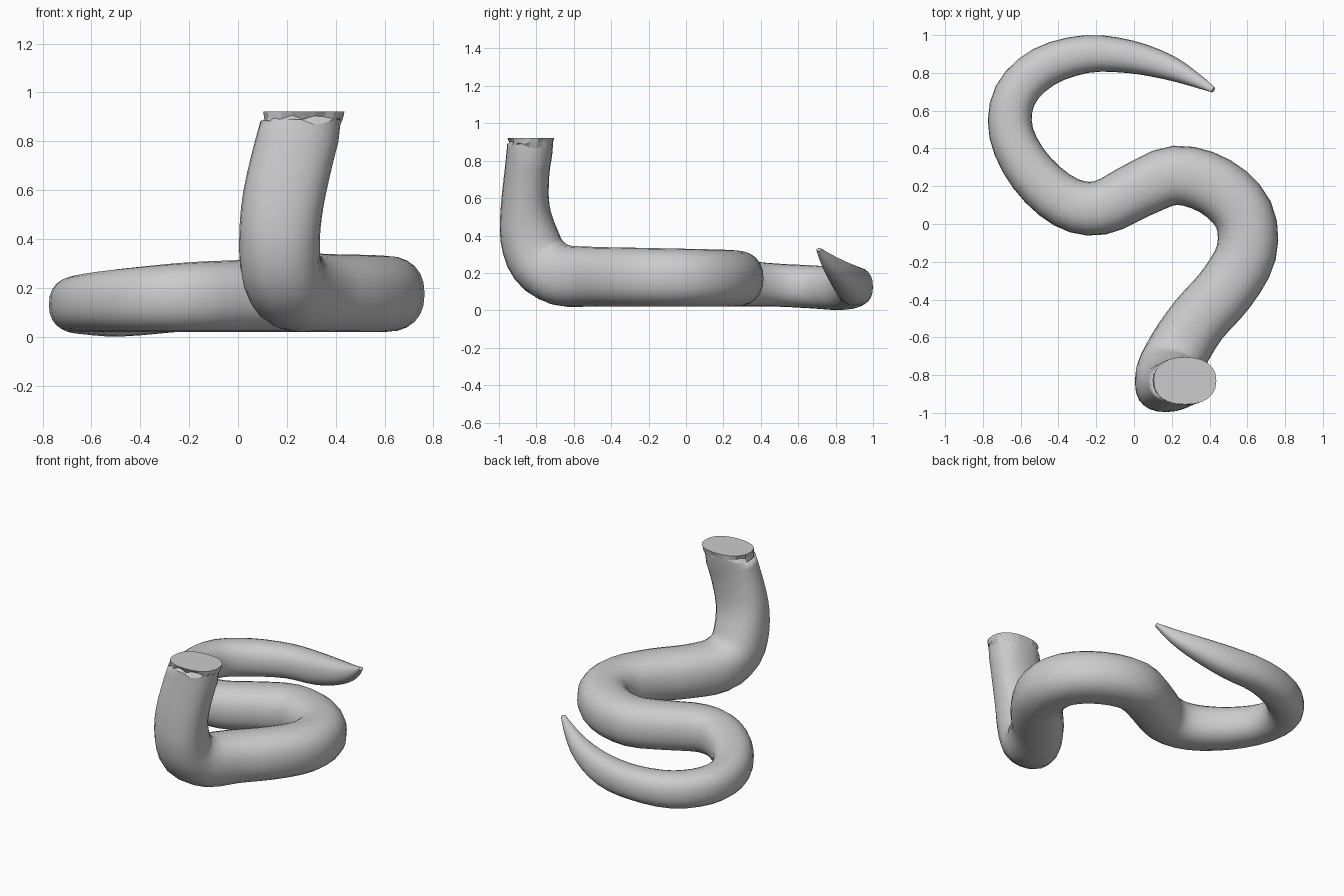
import bpy, bmesh, math, random
from mathutils import Vector

random.seed(4)
if "Cube" in bpy.data.objects:
    bpy.data.objects.remove(bpy.data.objects["Cube"])

grey = bpy.data.materials.new("soft grey")
grey.use_nodes = True
color = (0.6, 0.6, 0.6, 1)
grey.diffuse_color = color
grey.node_tree.nodes["Principled BSDF"].inputs["Base Color"].default_value = color

# Centre line from tail tip to cut neck: x, y, z, half width, half height
PATH = [
    (.42, .71, .325, .015, .01), (.32, .765, .255, .04, .045),
    (.18, .83, .19, .067, .075), (-.02, .885, .14, .087, .1),
    (-.25, .9, .125, .1, .105), (-.48, .83, .115, .11, .114),
    (-.63, .68, .125, .114, .115), (-.65, .48, .135, .118, .115),
    (-.54, .27, .145, .128, .125), (-.36, .115, .155, .138, .135),
    (-.18, .085, .163, .144, .143), (.02, .18, .167, .15, .147),
    (.22, .258, .17, .157, .15), (.43, .2, .172, .16, .152),
    (.58, .05, .174, .16, .154), (.595, -.15, .176, .16, .156),
    (.49, -.34, .178, .16, .158), (.34, -.51, .18, .16, .16),
    (.235, -.67, .19, .165, .165), (.18, -.785, .265, .165, .165),
    (.17, -.84, .4, .165, .155), (.185, -.86, .56, .167, .13),
    (.225, -.85, .74, .166, .12), (.26, -.833, .87, .165, .124),
]
SIDES, STEPS = 24, 3


def spline(a, b, c, d, t):
    """Catmull-Rom blend of path rows."""
    return [0.5 * (2*q + (r-p)*t + (2*p-5*q+4*r-s)*t*t + (3*q-p-3*r+s)*t**3)
            for p, q, r, s in zip(a, b, c, d)]


rows = []
for i in range(len(PATH) - 1):
    pick = [PATH[min(max(i + k, 0), len(PATH) - 1)] for k in (-1, 0, 1, 2)]
    rows += [spline(*pick, n / STEPS) for n in range(STEPS)]
rows.append(PATH[-1])


def ring(bm, centre, side, up, w, h):
    """Slightly squared oval section."""
    verts = []
    for n in range(SIDES):
        a = math.tau * n / SIDES
        c, s = math.cos(a), math.sin(a)
        p = side * math.copysign(abs(c)**.87, c) * w + up * math.copysign(abs(s)**.87, s) * h
        verts.append(bm.verts.new(centre + p))
    return verts


def bridge(bm, low, high, smooth=True):
    for n in range(SIDES):
        m = (n + 1) % SIDES
        face = bm.faces.new((low[n], low[m], high[m], high[n]))
        face.smooth = smooth


# Coiled body with raised neck
bm = bmesh.new()
points = [Vector(r[:3]) for r in rows]
rings = []
for i, r in enumerate(rows):
    t = (points[min(i + 1, len(rows) - 1)] - points[max(i - 1, 0)]).normalized()
    # Side axis follows the bends on the ground and turns to x in the neck
    side = Vector((-t.y, t.x, 0))
    upright = min(max((t.z - .1) / .5, 0), 1) if i > len(rows) / 2 else 0
    side = side.normalized().lerp(Vector((1, 0, 0)), upright)
    side = (side - t * side.dot(t)).normalized()
    rings.append(ring(bm, points[i], side, t.cross(side), r[3], r[4]))
for low, high in zip(rings, rings[1:]):
    bridge(bm, low, high)
bm.faces.new(list(reversed(rings[0])))

# Ragged rim and flat cut at the top of the neck
X, Y = Vector((1, 0, 0)), Vector((0, 1, 0))
for v in rings[-1]:
    v.co.z = .875 + random.uniform(-.012, .02)
ragged = ring(bm, Vector((.267, -.83, .9)), X, Y, .158, .118)
for v in ragged:
    v.co += Vector((random.uniform(-.008, .008), random.uniform(-.008, .008),
                    random.uniform(-.012, .008)))
lip = ring(bm, Vector((.27, -.83, .922)), X, Y, .166, .125)
bridge(bm, rings[-1], ragged, False)
bridge(bm, ragged, lip, False)
bm.faces.new(lip)
bmesh.ops.recalc_face_normals(bm, faces=bm.faces)

mesh = bpy.data.meshes.new("coiled_body")
bm.to_mesh(mesh)
bm.free()
mesh.materials.append(grey)
body = bpy.data.objects.new("coiled_body", mesh)
bpy.context.collection.objects.link(body)
